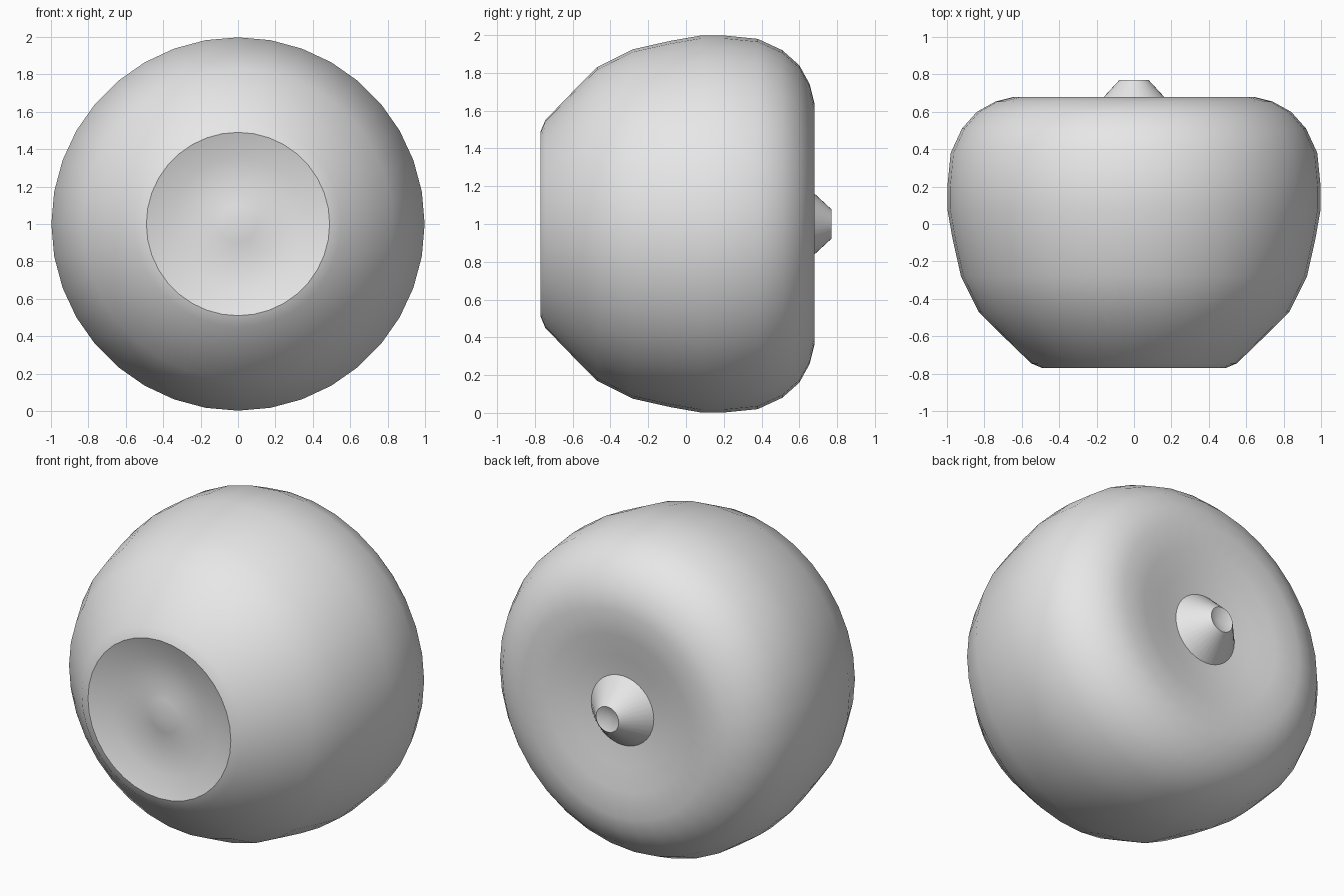
import bpy, bmesh
from math import sin, cos, pi, radians

cube = bpy.data.objects.get("Cube")
if cube:
    bpy.data.objects.remove(cube, do_unlink=True)

grey = bpy.data.materials.new("plain grey")
grey.use_nodes = True
grey.diffuse_color = (0.8, 0.8, 0.8, 1)
grey.node_tree.nodes["Principled BSDF"].inputs["Base Color"].default_value = (0.8, 0.8, 0.8, 1)


def lathe(name, profile, segments=36):
    """Spin (radius, y) points, front to back, about the y axis at z = 1."""
    bm = bmesh.new()
    rings = []
    for r, y in profile:
        count = segments if r > 0 else 1
        rings.append([bm.verts.new((r * sin(2 * pi * i / segments), y,
                                    1 + r * cos(2 * pi * i / segments)))
                      for i in range(count)])
    for a, b in zip(rings, rings[1:]):
        for i in range(segments):
            j = (i + 1) % segments
            corners = [a[i % len(a)], a[j % len(a)], b[j % len(b)], b[i % len(b)]]
            bm.faces.new(list(dict.fromkeys(corners)))
    bmesh.ops.recalc_face_normals(bm, faces=bm.faces[:])
    mesh = bpy.data.meshes.new(name)
    bm.to_mesh(mesh)
    bm.free()
    mesh.materials.append(grey)
    obj = bpy.data.objects.new(name, mesh)
    bpy.context.collection.objects.link(obj)
    bpy.ops.object.select_all(action="DESELECT")
    obj.select_set(True)
    bpy.context.view_layer.objects.active = obj
    bpy.ops.object.shade_smooth_by_angle(angle=radians(33))
    return obj


# Round body: shallow front hollow with a raised middle, dished back
lathe("body", [
    (0, -0.74), (0.1, -0.72), (0.22, -0.71), (0.36, -0.725), (0.49, -0.77),
    (0.55, -0.745), (0.7, -0.6), (0.83, -0.47), (0.925, -0.28), (0.97, -0.08),
    (0.998, 0.08), (0.998, 0.2), (0.98, 0.38), (0.92, 0.51), (0.84, 0.6),
    (0.74, 0.655), (0.64, 0.68), (0.48, 0.665), (0.34, 0.64), (0.2, 0.62),
    (0, 0.6),
])

# Short tapered stem with a dimpled tip
lathe("stem", [
    (0, 0.6), (0.235, 0.6), (0.078, 0.77), (0, 0.74),
])
